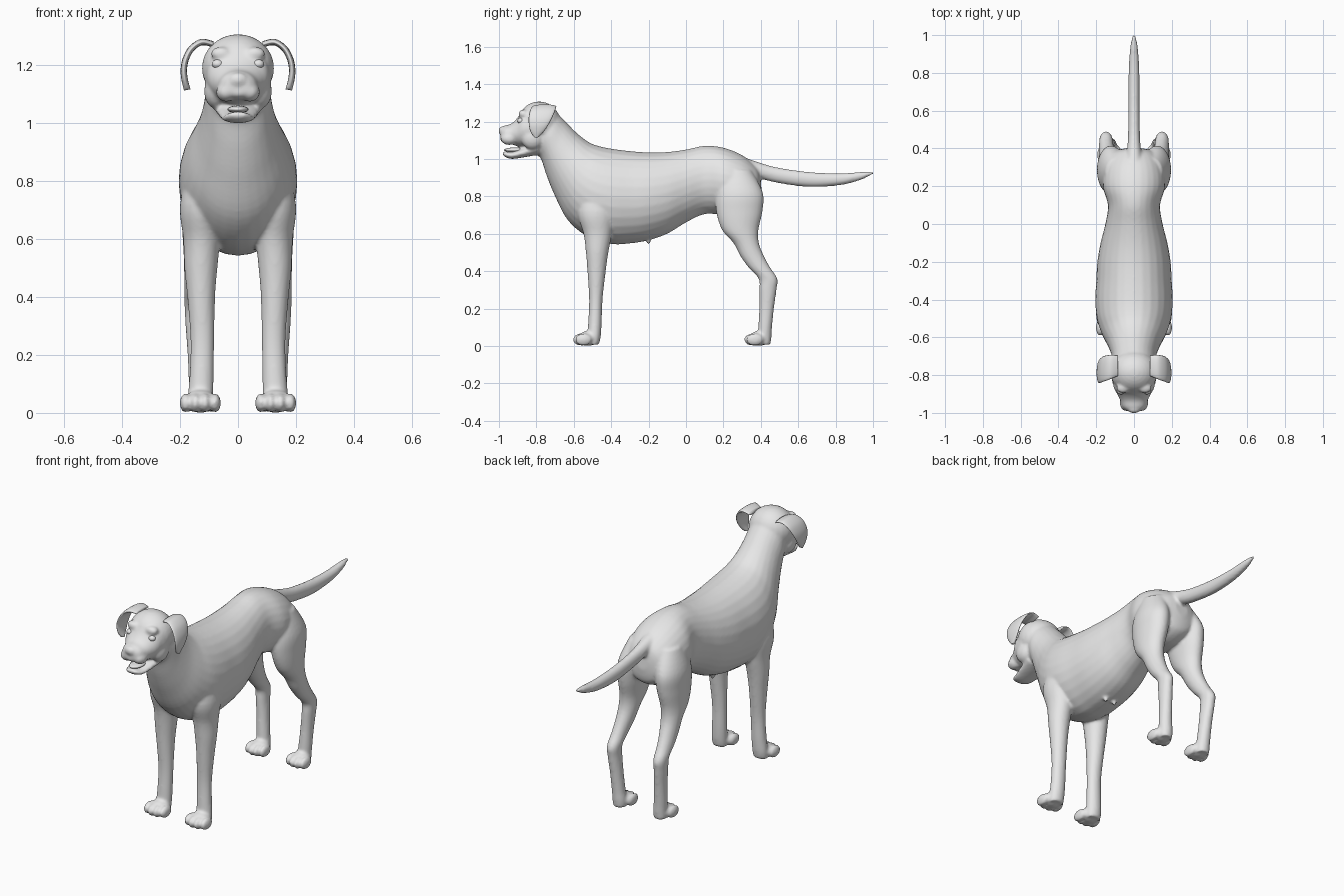
import bpy, bmesh, math
from mathutils import Vector, Matrix

coat = bpy.data.materials.new("grey_coat")
coat.diffuse_color = (0.8, 0.8, 0.8, 1)


def finish(name, bm, voxel=0, smooth=0):
    """Turn a bmesh into an object, optionally fused into one skin."""
    bmesh.ops.recalc_face_normals(bm, faces=bm.faces)
    me = bpy.data.meshes.new(name)
    bm.to_mesh(me)
    bm.free()
    me.materials.append(coat)
    me.shade_smooth()
    ob = bpy.data.objects.new(name, me)
    bpy.context.collection.objects.link(ob)
    if voxel:
        m = ob.modifiers.new("fuse", 'REMESH')
        m.mode, m.voxel_size, m.use_smooth_shade = 'VOXEL', voxel, True
        m = ob.modifiers.new("soften", 'SMOOTH')
        m.factor, m.iterations = 0.5, smooth
    return ob


def loft(bm, sections, n=28, steps=5):
    """Skin ellipses (centre, axis U, axis V), splined between sections."""
    s = [[Vector(v) for v in sec] for sec in sections]
    s = [s[0]] + s + [s[-1]]
    rows = []
    for i in range(1, len(s) - 2):
        for k in range(steps + (i == len(s) - 3)):
            t = k / steps
            rows.append([0.5 * (2 * b + (c - a) * t + (2 * a - 5 * b + 4 * c - d) * t * t
                                + (3 * b - a - 3 * c + d) * t ** 3)
                         for a, b, c, d in zip(s[i - 1], s[i], s[i + 1], s[i + 2])])
    rings = []
    for c, u, v in rows:
        angles = [2 * math.pi * j / n for j in range(n)]
        rings.append([bm.verts.new(c + u * math.cos(a) + v * math.sin(a)) for a in angles])
    for r, q in zip(rings, rings[1:]):
        for j in range(n):
            bm.faces.new((r[j], r[(j + 1) % n], q[(j + 1) % n], q[j]))
    bm.faces.new(rings[0])
    bm.faces.new(rings[-1])


def spine(bm, rows):
    """Loft from rows of top y, top z, bottom y, bottom z, half width."""
    loft(bm, [((0, (ty + by) / 2, (tz + bz) / 2), (w, 0, 0),
               (0, (ty - by) / 2, (tz - bz) / 2)) for ty, tz, by, bz, w in rows])


def limb(bm, side, rows):
    """Loft from rows of z, y, y radius, x, x radius."""
    loft(bm, [((side * x, y, z), (rx, 0, 0), (0, ry, 0)) for z, y, ry, x, rx in rows])


def ball(bm, centre, radii):
    bmesh.ops.create_uvsphere(bm, u_segments=24, v_segments=16, radius=1,
                              matrix=Matrix.Translation(centre) @ Matrix.Diagonal((*radii, 1)))


body = bmesh.new()

# torso, chest and neck
spine(body, [
    (.395, .93, .405, .82, .04), (.37, .965, .385, .74, .11), (.30, 1.02, .30, .70, .155),
    (.20, 1.06, .20, .70, .165), (.10, 1.07, .10, .705, .138), (0, 1.05, 0, .66, .152),
    (-.10, 1.037, -.10, .60, .177), (-.20, 1.035, -.20, .565, .194),
    (-.30, 1.042, -.30, .548, .2), (-.40, 1.055, -.40, .545, .205),
    (-.47, 1.07, -.52, .58, .197), (-.52, 1.09, -.63, .67, .172),
    (-.58, 1.135, -.70, .80, .138), (-.64, 1.195, -.745, .91, .118),
    (-.69, 1.245, -.775, 1.0, .112), (-.74, 1.28, -.80, 1.02, .10)])

# tail
spine(body, [
    (.28, 1.02, .31, .93, .05), (.40, .978, .40, .895, .036), (.50, .952, .50, .87, .031),
    (.66, .93, .66, .85, .03), (.82, .923, .82, .859, .028), (.93, .93, .93, .886, .021),
    (.985, .932, .985, .912, .011), (1.002, .928, 1.002, .918, .005)])

# skull, muzzle and lower jaw
ball(body, (0, -.785, 1.19), (.125, .115, .117))
spine(body, [
    (-.80, 1.285, -.82, 1.04, .118), (-.87, 1.26, -.87, 1.06, .106),
    (-.905, 1.215, -.90, 1.067, .088), (-.935, 1.188, -.935, 1.078, .072),
    (-.97, 1.178, -.97, 1.084, .06), (-.99, 1.165, -.992, 1.095, .038)])
spine(body, [
    (-.79, 1.09, -.79, 1.022, .085), (-.87, 1.06, -.87, 1.008, .07),
    (-.93, 1.038, -.93, 1.0, .056), (-.968, 1.04, -.962, 1.008, .042),
    (-.982, 1.038, -.978, 1.02, .024)])
ball(body, (0, -.982, 1.15), (.033, .02, .025))

for side in (1, -1):
    # upper lips, brows and cheeks
    ball(body, (side * .04, -.945, 1.108), (.036, .046, .034))
    ball(body, (side * .058, -.868, 1.24), (.036, .028, .024))
    ball(body, (side * .075, -.82, 1.11), (.042, .06, .06))
    # teats
    ball(body, (side * .03, -.2, .565), (.012, .012, .022))

    # front leg
    limb(body, side, [
        (.88, -.47, .085, .105, .06), (.72, -.48, .10, .125, .075), (.60, -.472, .076, .125, .064),
        (.50, -.475, .06, .128, .057), (.40, -.478, .049, .127, .048),
        (.25, -.482, .036, .123, .041), (.12, -.487, .036, .126, .042),
        (.05, -.492, .036, .13, .044), (.008, -.495, .03, .13, .04)])
    # hind leg
    limb(body, side, [
        (.94, .27, .08, .09, .06), (.82, .286, .125, .118, .074), (.72, .285, .124, .124, .071),
        (.62, .29, .097, .131, .061), (.55, .322, .068, .135, .053),
        (.48, .354, .063, .14, .046), (.42, .392, .058, .145, .04),
        (.36, .438, .05, .148, .036), (.30, .438, .046, .147, .034),
        (.20, .431, .039, .14, .034), (.10, .423, .037, .134, .036),
        (.05, .42, .037, .13, .038), (.008, .42, .032, .13, .036)])

    # paws with four toes each
    for y, w in ((-.525, 1), (.39, .9)):
        ball(body, (side * .13, y, .04), (.056 * w, .052, .04))
        for k in (-1.5, -.5, .5, 1.5):
            front = .012 if abs(k) > 1 else 0
            ball(body, (side * .13 + k * .034 * w, y - .035 + front, .034),
                 (.02 * w, .045, .033))

finish("dog_body", body, voxel=0.008, smooth=5)

for side, tag in ((1, "left"), (-1, "right")):
    # folded hanging ear: x, y, z, half length along y, thickness direction
    ear = bmesh.new()
    rows = [(.085, -.75, 1.272, .055, 0, 1), (.125, -.757, 1.28, .064, .25, 1),
            (.16, -.767, 1.258, .067, .75, .65), (.18, -.778, 1.222, .063, .95, .3),
            (.187, -.787, 1.185, .053, 1, 0), (.184, -.795, 1.15, .038, 1, -.1),
            (.177, -.80, 1.122, .017, 1, -.2), (.175, -.80, 1.115, .006, 1, -.2)]
    loft(ear, [((side * x, y, z), (0, h, 0), (side * nx * .011, 0, nz * .011))
               for x, y, z, h, nx, nz in rows], n=20)
    finish(tag + "_ear", ear)

    # eye
    eye = bmesh.new()
    ball(eye, (side * .07, -.884, 1.204), (.02, .018, .016))
    finish(tag + "_eye", eye)

# tongue resting in the open mouth
tongue = bmesh.new()
ball(tongue, (0, -.915, 1.048), (.036, .058, .013))
finish("tongue", tongue)
